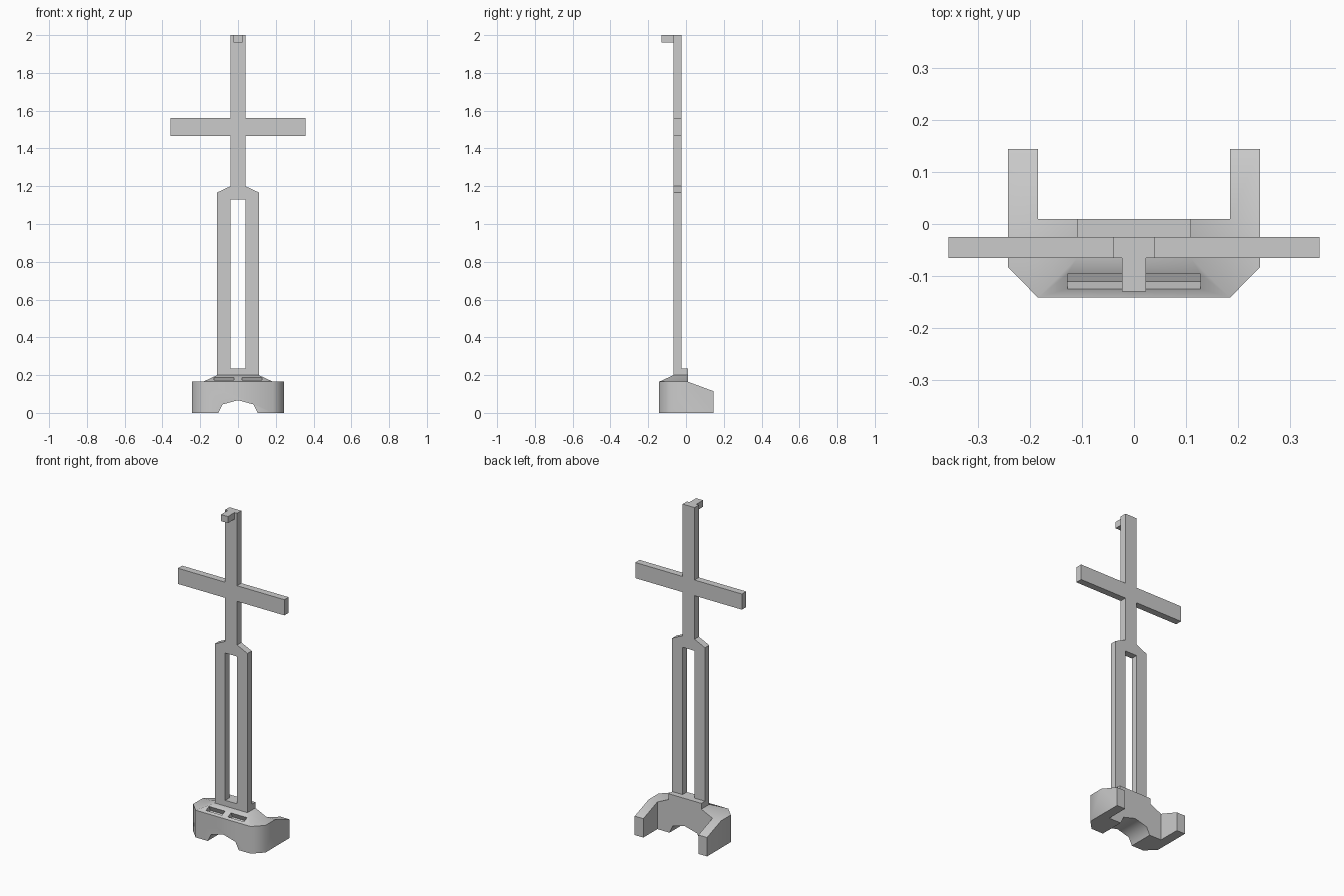
import bpy, bmesh, math
from mathutils import Matrix, Vector

cube = bpy.data.objects.get("Cube")
if cube:
    bpy.data.objects.remove(cube, do_unlink=True)

GREY = (0.6, 0.6, 0.6, 1.0)
grey = bpy.data.materials.new("plain grey")
grey.use_nodes = True
grey.diffuse_color = GREY
grey.node_tree.nodes["Principled BSDF"].inputs["Base Color"].default_value = GREY


def finish(name, bm):
    bmesh.ops.recalc_face_normals(bm, faces=bm.faces)
    mesh = bpy.data.meshes.new(name)
    bm.to_mesh(mesh)
    bm.free()
    mesh.materials.append(grey)
    ob = bpy.data.objects.new(name, mesh)
    bpy.context.collection.objects.link(ob)
    return ob


def prism(name, profile, axis, lo, hi):
    """Extrude a closed 2D profile along an axis, from lo to hi."""
    place = {"x": lambda a, b: (lo, a, b),
             "y": lambda a, b: (a, lo, b),
             "z": lambda a, b: (a, b, lo)}[axis]
    bm = bmesh.new()
    face = bm.faces.new([bm.verts.new(place(a, b)) for a, b in profile])
    out = bmesh.ops.extrude_face_region(bm, geom=[face])
    moved = [v for v in out["geom"] if isinstance(v, bmesh.types.BMVert)]
    shift = Vector([hi - lo if axis == a else 0 for a in "xyz"])
    bmesh.ops.translate(bm, verts=moved, vec=shift)
    return finish(name, bm)


def box(name, x, y, z):
    return prism(name, [(x[0], y[0]), (x[1], y[0]), (x[1], y[1]), (x[0], y[1])], "z", *z)


def mirrored(half):
    """Close a right-hand outline with its mirror image."""
    return half + [(-a, b) for a, b in reversed(half) if a > 0]


def combine(target, tool, operation):
    tool.hide_render = True
    mod = target.modifiers.new(operation.lower(), "BOOLEAN")
    mod.operation, mod.solver, mod.object = operation, "EXACT", tool
    bpy.context.view_layer.objects.active = target
    bpy.ops.object.modifier_apply(modifier=mod.name)
    bpy.data.objects.remove(tool, do_unlink=True)


FRONT, BACK = -0.066, -0.025    # depth of the upright frame
WALL = 0.01                     # rear wall of the base
SHOULDER, CROWN = 0.165, 0.2    # base heights

# Upright frame: twin legs, sloped shoulders, shaft and cross arm
outline = mirrored([(0.11, CROWN), (0.11, 1.167), (0.04, 1.2), (0.04, 1.465),
                    (0.358, 1.465), (0.358, 1.56), (0.04, 1.56), (0.04, 2.0)])
frame = prism("cross_frame", outline, "y", FRONT, BACK)
combine(frame, box("slot_cutter", (-0.04, 0.04), (-0.2, 0.1), (0.235, 1.13)), "DIFFERENCE")

# Peg at the top and foot ledge behind the frame
box("top_peg", (-0.023, 0.023), (-0.13, FRONT), (1.96, 2.0))
box("foot_ledge", (-0.11, 0.11), (BACK, WALL), (CROWN, 0.235))

# Base block with chamfered front corners
plan = mirrored([(0.185, -0.142), (0.243, -0.083), (0.243, 0.145)])
base = prism("base", plan, "z", 0, SHOULDER)

# Raised crown with sloped front and sides
bm = bmesh.new()
for x, y, z in ((0.185, -0.142, SHOULDER), (0.185, WALL, SHOULDER),
                (0.11, FRONT, CROWN), (0.11, WALL, CROWN)):
    bm.verts.new((x, y, z))
    bm.verts.new((-x, y, z))
bmesh.ops.convex_hull(bm, input=bm.verts)
bmesh.ops.dissolve_limit(bm, angle_limit=0.02, verts=bm.verts, edges=bm.edges)
combine(base, finish("crown", bm), "UNION")

# Sloping rear legs, gap between them, and the arch underneath
wedge = [(WALL, SHOULDER), (0.28, 0.065), (0.28, 0.3), (WALL, 0.3)]
combine(base, prism("slope_cutter", wedge, "x", -0.4, 0.4), "DIFFERENCE")
combine(base, box("gap_cutter", (-0.185, 0.185), (WALL, 0.3), (-0.1, 0.4)), "DIFFERENCE")
arch = mirrored([(0.112, -0.02), (0.104, 0), (0.082, 0.045), (0, 0.067)])
combine(base, prism("arch_cutter", arch, "y", -0.3, 0.3), "DIFFERENCE")

# Two card slots sunk square into the sloped front
tilt = math.atan2(CROWN - SHOULDER, FRONT + 0.142)
for side in (-1, 1):
    cutter = box("card_slot_cutter", (-0.054, 0.054), (-0.016, 0.016), (-0.033, 0.033))
    cutter.data.transform(Matrix.Translation((side * 0.074, -0.1105, 0.1795))
                          @ Matrix.Rotation(tilt, 4, "X"))
    combine(base, cutter, "DIFFERENCE")

# Soft shading across the shallow edges of the base
bpy.ops.object.select_all(action="DESELECT")
base.select_set(True)
bpy.context.view_layer.objects.active = base
bpy.ops.object.shade_smooth_by_angle(angle=math.radians(50))
